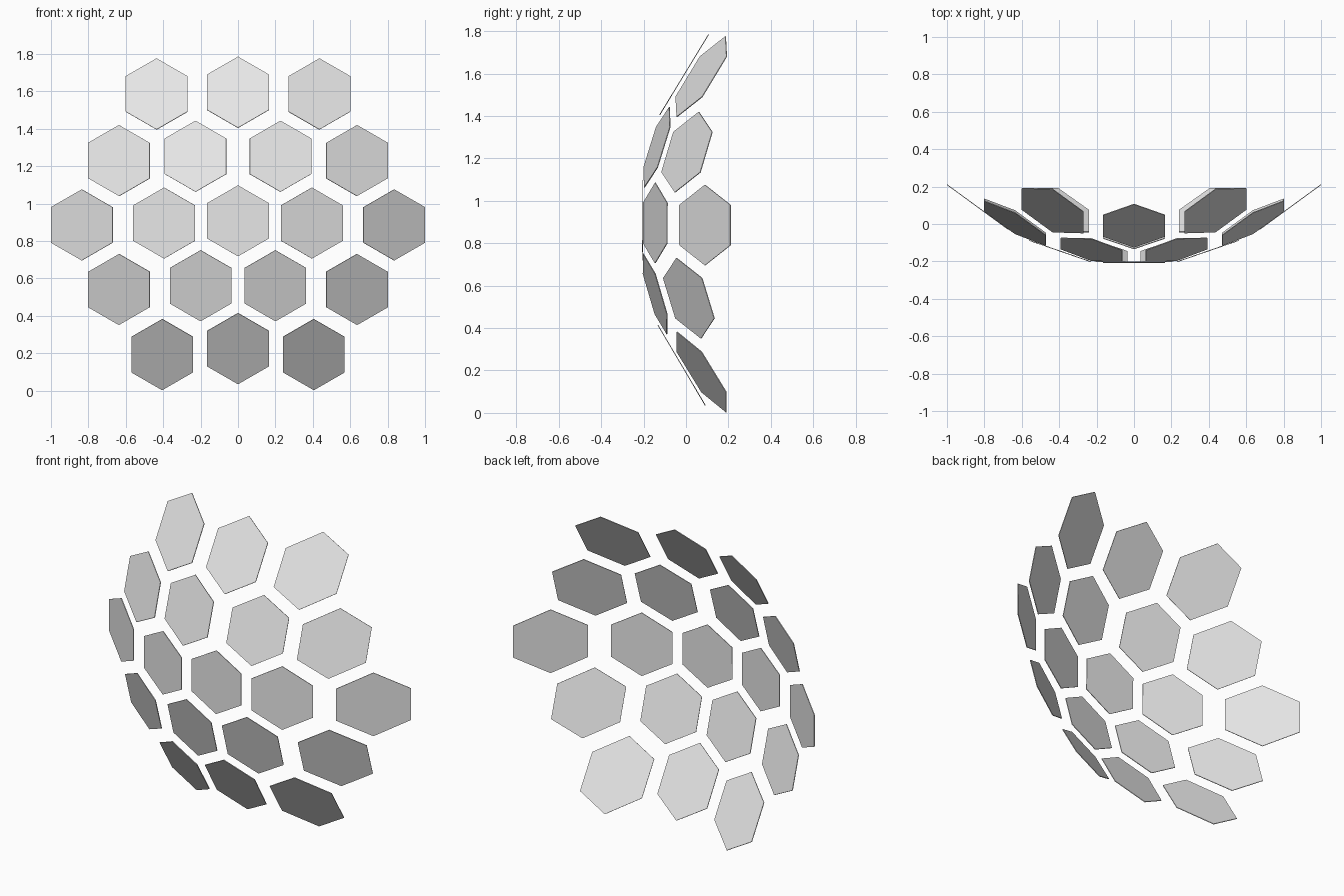
import bpy
from math import sin, cos, radians, sqrt

cube = bpy.data.objects.get("Cube")
if cube:
    bpy.data.objects.remove(cube, do_unlink=True)

DOME_RADIUS = 1.33   # curvature of the dome the tiles lie on
DOME_FRONT = -0.205  # depth of the frontmost point
MID_Z = 0.9
TILE_RADIUS = 0.19
SLOPE = 0.875        # tilt gained per unit of distance from the middle

grey = bpy.data.materials.new("light_grey")
grey.use_nodes = True
grey.diffuse_color = (0.8, 0.8, 0.8, 1)
grey.node_tree.nodes["Principled BSDF"].inputs["Base Color"].default_value = (0.8, 0.8, 0.8, 1)


def add_tile(name, x, z):
    """One thin hexagonal plate, tangent to the dome at x, z."""
    rise = z - MID_Z
    depth = DOME_FRONT + DOME_RADIUS - sqrt(DOME_RADIUS ** 2 - x * x - rise * rise)
    # the outer columns hang slightly lower
    tilt_x, tilt_z = SLOPE * x, SLOPE * (rise + 0.015 * abs(x))
    verts = []
    for i in range(6):
        dx = TILE_RADIUS * cos(radians(30 + 60 * i))
        dz = TILE_RADIUS * sin(radians(30 + 60 * i))
        verts.append((x + dx, depth + tilt_x * dx + tilt_z * dz, z + dz))
    mesh = bpy.data.meshes.new(name)
    mesh.from_pydata(verts, [], [range(6)])
    mesh.materials.append(grey)
    tile = bpy.data.objects.new(name, mesh)
    bpy.context.collection.objects.link(tile)
    plate = tile.modifiers.new("thickness", "SOLIDIFY")
    plate.thickness = 0.004
    plate.offset = 0


# Each row lists (distance from the centre line, height), mirrored left and right
rows = {
    "top": [(0, 1.595), (0.435, 1.586)],
    "upper": [(0.227, 1.253), (0.636, 1.23)],
    "middle": [(0, 0.908), (0.395, 0.896), (0.835, 0.886)],
    "lower": [(0.2, 0.561), (0.636, 0.541)],
    "bottom": [(0, 0.225), (0.405, 0.193)],
}
for row, tiles in rows.items():
    for number, (x, z) in enumerate(tiles, 1):
        if x == 0:
            add_tile(f"{row}_tile_centre", x, z)
        else:
            add_tile(f"{row}_tile_left_{number}", x, z)
            add_tile(f"{row}_tile_right_{number}", -x, z)
